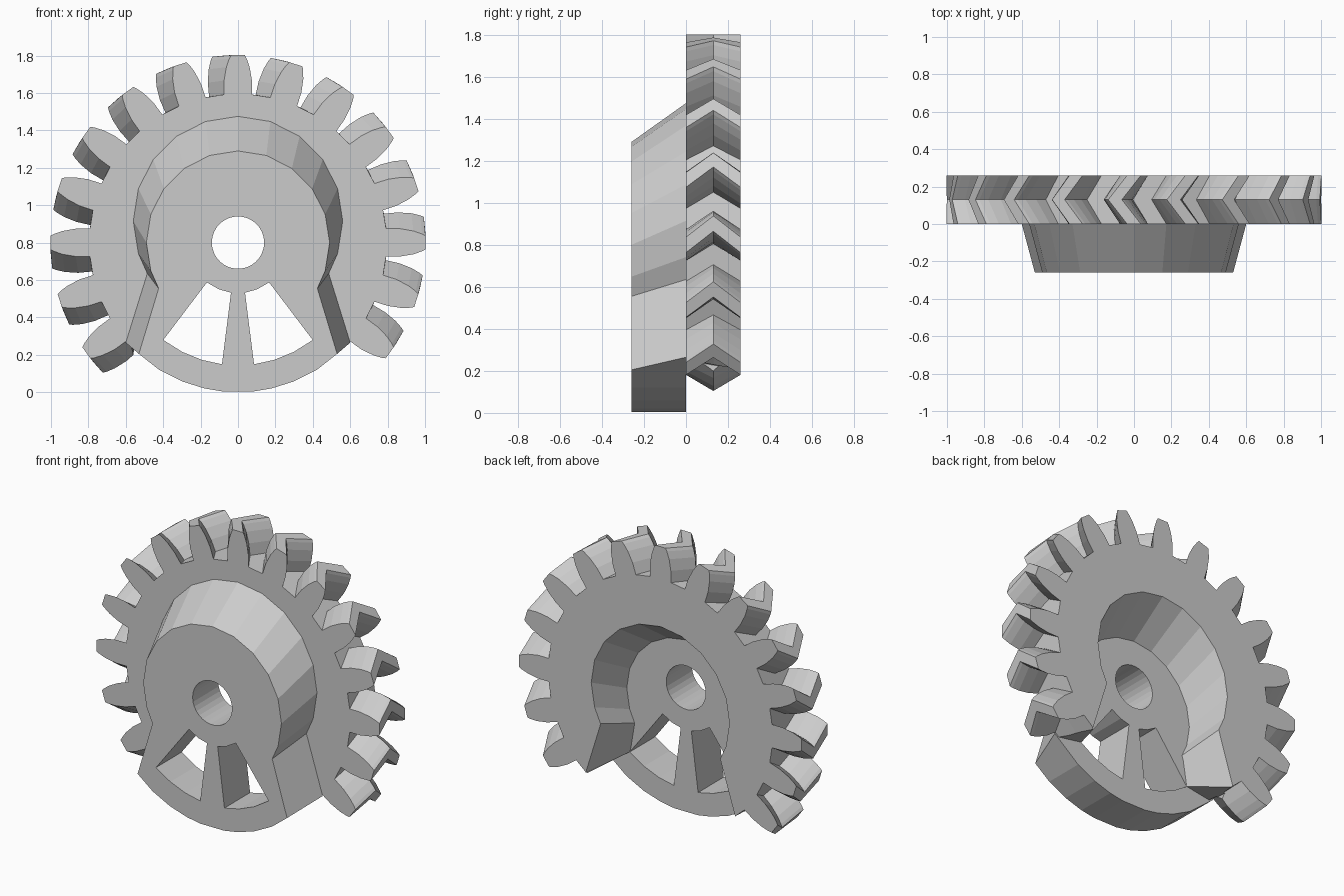
import bpy, bmesh
from math import sin, cos, radians, pi

if "Cube" in bpy.data.objects:
    bpy.data.objects.remove(bpy.data.objects["Cube"])

CZ = 0.8       # axle height
T = 0.26       # layer thickness


def polar(r, deg, cz=CZ):
    a = radians(deg)
    return (r * cos(a), cz + r * sin(a))


def loft(name, sections):
    """Solid through matching xz outlines, given as (y, points)."""
    bm = bmesh.new()
    rings = [[bm.verts.new((x, y, z)) for x, z in pts] for y, pts in sections]
    n = len(rings[0])
    for a, b in zip(rings, rings[1:]):
        for i in range(n):
            j = (i + 1) % n
            bm.faces.new((a[i], a[j], b[j], b[i]))
    bm.faces.new(rings[0])
    bm.faces.new(rings[-1][::-1])
    bmesh.ops.recalc_face_normals(bm, faces=bm.faces)
    me = bpy.data.meshes.new(name)
    bm.to_mesh(me)
    bm.free()
    ob = bpy.data.objects.new(name, me)
    bpy.context.scene.collection.objects.link(ob)
    return ob


def cut(target, cutter):
    mod = target.modifiers.new("cut", "BOOLEAN")
    mod.operation = "DIFFERENCE"
    mod.solver = "EXACT"
    mod.object = cutter
    bpy.context.view_layer.objects.active = target
    bpy.ops.object.modifier_apply(modifier=mod.name)
    bpy.data.objects.remove(cutter)


def lerp(a, b, t):
    return [(p[0] + (q[0] - p[0]) * t, p[1] + (q[1] - p[1]) * t)
            for p, q in zip(a, b)]


def keyhole(r, cz, legs):
    """Arch over the axle, then mirrored straight legs running down."""
    arch = [polar(r, a, cz) for a in [-30] + list(range(-18, 199, 18)) + [210]]
    return legs[::-1] + arch + [(-x, z) for x, z in legs]


# Hub: leaning conical plate with a rounded foot
foot = [polar(CZ, a) for a in (238, 248, 257, 264, 276, 283, 292, 302)]
hub = loft("hub_plate", [
    (-T, keyhole(0.49, 0.80, [(0.53, 0.205)]) + foot),
    (0, keyhole(0.56, 0.915, [(0.60, 0.265)]) + foot)])

# Axle hole
hole = [polar(0.14, i * 12) for i in range(30)]
cut(hub, loft("axle_cutter", [(-0.5, hole), (0.5, hole)]))

# Two windows beside the central spoke
window = [polar(0.27, a) for a in (278, 292, 308)] + \
         [polar(0.656, a) for a in (307.5, 302, 295, 286, 277.5)][0:1] + \
         [polar(0.656, a) for a in (297, 287, 277.5)]
window = [(x, z) for x, z in window]
for side in (1, -1):
    pts = [(side * x, z) for x, z in window]
    cut(hub, loft("window_cutter", [(-0.5, pts), (0.5, pts)]))


# Toothed ring: herringbone teeth on the upper part only
def gear_outline(twist):
    pts = []
    flank = [(0.795, 5.4), (0.87, 4.9), (0.94, 3.8), (0.985, 2.7), (1.003, 2.1)]
    for k in range(15):
        c = -36 + 18 * k + twist
        pts += [polar(r, c - h) for r, h in flank]
        pts += [polar(r, c + h) for r, h in flank[::-1]]
    pts += [polar(0.795, a + twist) for a in (236, 250, 264, 276, 290, 304)]
    return pts


gear = loft("tooth_ring", [(0, gear_outline(0)), (T / 2, gear_outline(5.8)),
                           (T, gear_outline(0))])

# Ring opening: same leaning cone as the hub, open at the bottom
inner = keyhole(0.42, 0.685, [(0.40, 0.28), (0.58, 0.25), (0.58, -0.2)])
outer = keyhole(0.49, 0.80, [(0.53, 0.21), (0.54, 0.205), (0.54, -0.2)])
cut(gear, loft("ring_cutter", [(-0.1 * T, lerp(inner, outer, -0.1)),
                               (1.1 * T, lerp(inner, outer, 1.1))]))

# Centre the front-to-back position on the tooth ring seam
for ob in (hub, gear):
    ob.select_set(True)
